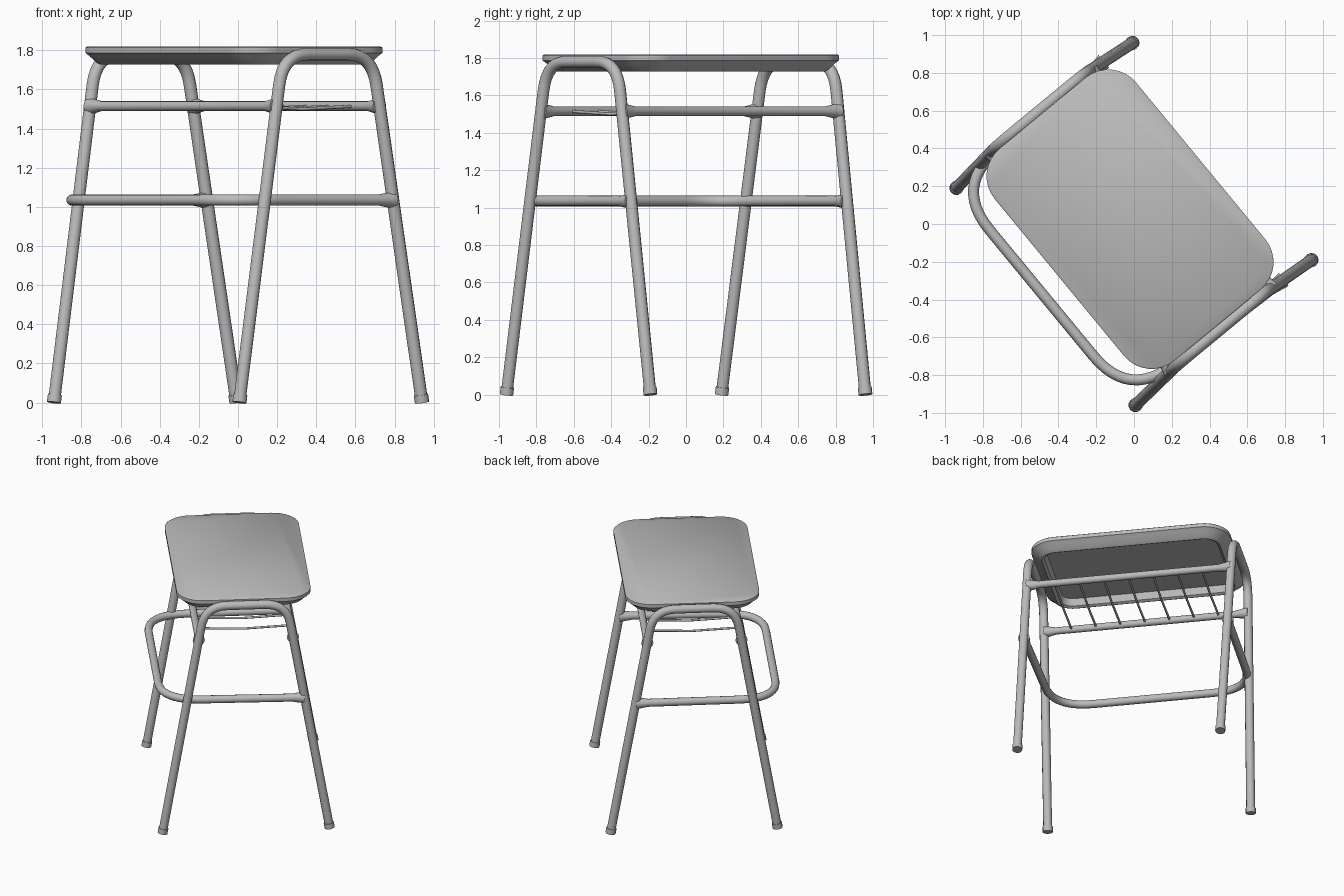
import bpy, bmesh, math
from mathutils import Vector

cube = bpy.data.objects.get("Cube")
if cube:
    bpy.data.objects.remove(cube, do_unlink=True)

TURN = math.radians(39.5)      # the whole stool is turned about z
BACK, FRONT = 0.78, -0.72      # rail positions of the two end frames
LEG_TOP, LEG_FOOT = 0.295, 0.605
RAIL_Z, TOP_Z, STEP_Z = 1.515, 1.78, 1.035

grey = bpy.data.materials.new("plain grey")
grey.use_nodes = True
grey.diffuse_color = (0.5, 0.5, 0.5, 1)
bsdf = grey.node_tree.nodes["Principled BSDF"]
bsdf.inputs["Base Color"].default_value = (0.5, 0.5, 0.5, 1)
bsdf.inputs["Roughness"].default_value = 0.6


def finish(obj):
    obj.data.materials.clear()
    obj.data.materials.append(grey)
    obj.rotation_euler.z = TURN
    bpy.ops.object.select_all(action="DESELECT")
    obj.select_set(True)
    bpy.context.view_layer.objects.active = obj
    bpy.ops.object.shade_smooth_by_angle(angle=math.radians(40))


def bend(points, size, steps=8):
    """Replace every inner corner of a path with a soft bend."""
    pts = [Vector(p) for p in points]
    path = [pts[0]]
    for a, b, c in zip(pts, pts[1:], pts[2:]):
        start = b + (a - b).normalized() * size
        end = b + (c - b).normalized() * size
        for i in range(steps + 1):
            t = i / steps
            path.append(start * (1 - t) ** 2 + b * 2 * t * (1 - t) + end * t * t)
    return path + [pts[-1]]


def tube(name, path, radius, flare=1.0):
    """Round tube along a path; flare widens both welded ends."""
    path = [Vector(p) for p in path]
    scale = [1.0] * len(path)
    if flare > 1:
        into = (path[1] - path[0]).normalized() * 0.09
        out = (path[-2] - path[-1]).normalized() * 0.09
        path = [path[0], path[0] + into] + path[1:-1] + [path[-1] + out, path[-1]]
        scale = [flare] + [1.0] * (len(path) - 2) + [flare]
    curve = bpy.data.curves.new(name, "CURVE")
    curve.dimensions = "3D"
    curve.bevel_depth = radius
    curve.bevel_resolution = 4
    curve.use_fill_caps = True
    spline = curve.splines.new("POLY")
    spline.points.add(len(path) - 1)
    for point, co, s in zip(spline.points, path, scale):
        point.co = (*co, 1)
        point.radius = s
    obj = bpy.data.objects.new(name, curve)
    bpy.context.collection.objects.link(obj)
    bpy.ops.object.select_all(action="DESELECT")
    obj.select_set(True)
    bpy.context.view_layer.objects.active = obj
    bpy.ops.object.convert(target="MESH")
    finish(bpy.context.object)


def leg_point(side, y_top, z):
    """Centre of a leg at height z."""
    t = z / TOP_Z
    foot_y = math.copysign(0.745, y_top)
    return Vector((side * (LEG_FOOT + (LEG_TOP - LEG_FOOT) * t),
                   foot_y + (y_top - foot_y) * t, z))


# End frames: one bent tube makes two legs and the rail under the seat end
for label, y in (("back", BACK), ("front", FRONT)):
    frame = [leg_point(-1, y, 0.012), leg_point(-1, y, TOP_Z),
             leg_point(1, y, TOP_Z), leg_point(1, y, 0.012)]
    tube(label + "_leg_frame", bend(frame, 0.16), 0.032)
    for side, word in ((-1, "right"), (1, "left")):
        tube(f"{label}_{word}_foot",
             [leg_point(side, y, 0), leg_point(side, y, 0.04)], 0.037)

# Long rails that carry the rack
for side, word in ((-1, "right"), (1, "left")):
    tube(word + "_rack_rail", [leg_point(side, FRONT, RAIL_Z),
                               leg_point(side, BACK, RAIL_Z)], 0.026, 1.7)

# Thin rack wires between the rails
rail_x = leg_point(1, BACK, RAIL_Z).x
for i in range(7):
    y = -0.52 + i * 0.18
    tube(f"rack_wire_{i + 1}", [(-rail_x, y, RAIL_Z), (0, y, RAIL_Z - 0.015),
                                (rail_x, y, RAIL_Z)], 0.008)

# Footrest loop, joined to all four legs and bulging out at one long side
loop = [leg_point(1, FRONT, STEP_Z), (-0.61, FRONT + 0.02, STEP_Z),
        (-0.61, BACK - 0.02, STEP_Z), leg_point(1, BACK, STEP_Z)]
tube("footrest_loop", bend(loop, 0.3, 12), 0.029, 1.5)

# Seat pan: rounded slab with a tapered skirt, hollow underneath
HALF_X, HALF_Y, CORNER, SEAT_Y = 0.485, 0.728, 0.19, 0.033


def seat_ring(bm, inset, z, steps=8):
    r = max(CORNER - inset, 0.05)
    verts = []
    for k, (sx, sy) in enumerate(((1, 1), (-1, 1), (-1, -1), (1, -1))):
        for i in range(steps + 1):
            a = math.radians(90) * (k + i / steps)
            verts.append(bm.verts.new((
                sx * (HALF_X - inset - r) + r * math.cos(a),
                SEAT_Y + sy * (HALF_Y - inset - r) + r * math.sin(a), z)))
    return verts


bm = bmesh.new()
profile = [(0.008, 1.82), (0, 1.814), (0, 1.787), (0.02, 1.772),
           (0.055, 1.738), (0.075, 1.728), (0.095, 1.738), (0.11, 1.79)]
rings = [seat_ring(bm, inset, z) for inset, z in profile]
for upper, lower in zip(rings, rings[1:]):
    for i in range(len(upper)):
        j = (i + 1) % len(upper)
        bm.faces.new((upper[i], lower[i], lower[j], upper[j]))
bm.faces.new(rings[0])
bm.faces.new(reversed(rings[-1]))
bmesh.ops.recalc_face_normals(bm, faces=bm.faces)
mesh = bpy.data.meshes.new("seat")
bm.to_mesh(mesh)
bm.free()
seat = bpy.data.objects.new("seat", mesh)
bpy.context.collection.objects.link(seat)
finish(seat)
